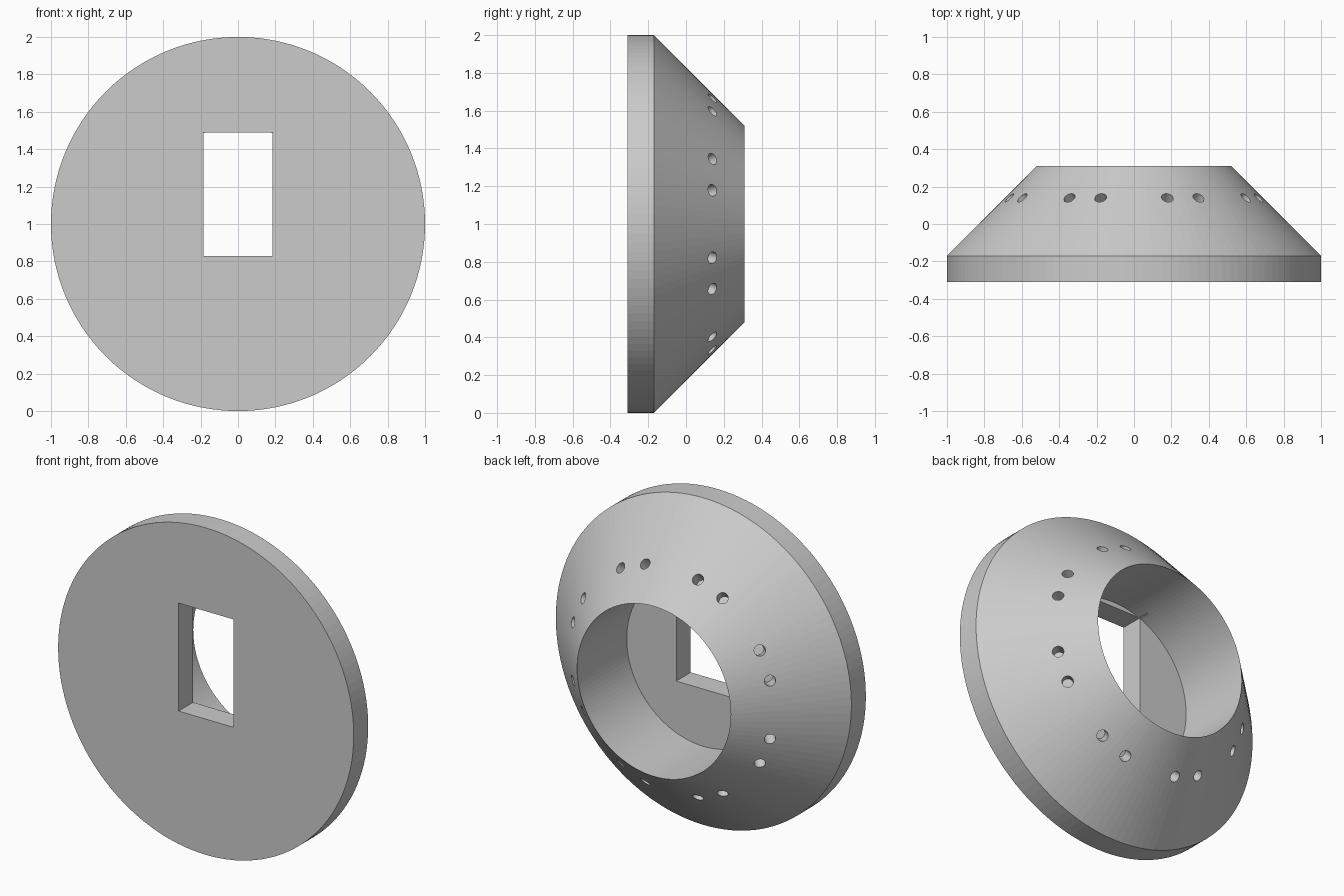
import bpy, bmesh
from math import radians, sin, cos, pi
from mathutils import Vector, Matrix

cube = bpy.data.objects.get("Cube")
if cube:
    bpy.data.objects.remove(cube, do_unlink=True)

SEGMENTS = 128
CENTRE = Vector((0, 0, 1))
FRONT, STEP, BACK = -0.31, -0.17, 0.31
BORE = 0.52

grey = bpy.data.materials.new("plain grey")
grey.use_nodes = True
colour = (0.6, 0.6, 0.6, 1)
grey.diffuse_color = colour
grey.node_tree.nodes["Principled BSDF"].inputs["Base Color"].default_value = colour


def make_object(name, bm):
    bmesh.ops.recalc_face_normals(bm, faces=bm.faces)
    mesh = bpy.data.meshes.new(name)
    bm.to_mesh(mesh)
    bm.free()
    mesh.materials.append(grey)
    obj = bpy.data.objects.new(name, mesh)
    bpy.context.collection.objects.link(obj)
    return obj


def cut(target, cutter):
    cutter.hide_render = True
    mod = target.modifiers.new("cut", "BOOLEAN")
    mod.operation = "DIFFERENCE"
    mod.solver = "EXACT"
    mod.object = cutter
    bpy.context.view_layer.objects.active = target
    bpy.ops.object.modifier_apply(modifier=mod.name)
    bpy.data.objects.remove(cutter, do_unlink=True)


# Flanged cone with a deep round recess, turned from one profile
profile = [(1, FRONT), (1, STEP), (BORE, BACK), (BORE, STEP)]
bm = bmesh.new()
rings = []
for r, y in profile:
    rings.append([bm.verts.new((r * cos(a), y, 1 + r * sin(a)))
                  for a in (2 * pi * i / SEGMENTS for i in range(SEGMENTS))])
for low, high in zip(rings, rings[1:]):
    for i in range(SEGMENTS):
        j = (i + 1) % SEGMENTS
        bm.faces.new((low[i], low[j], high[j], high[i]))
bm.faces.new(rings[0])
bm.faces.new(rings[-1])
body = make_object("flanged_cone_body", bm)

# Rectangular slot through the front plate
bm = bmesh.new()
bmesh.ops.create_cube(bm, size=1, matrix=Matrix.Translation((0, -0.25, 1.16))
                      @ Matrix.Diagonal((0.37, 0.3, 0.66, 1)))
cut(body, make_object("slot_cutter", bm))

# Paired blind holes drilled square to the cone
bm = bmesh.new()
for quarter in range(4):
    for step in (15, 30, 60, 75):
        a = radians(90 * quarter + step)
        radial = Vector((cos(a), 0, sin(a)))
        normal = (radial + Vector((0, 1, 0))).normalized()
        place = Matrix.Translation(CENTRE + radial * 0.69 + Vector((0, 0.14, 0)))
        turn = normal.to_track_quat("Z", "Y").to_matrix().to_4x4()
        bmesh.ops.create_cone(bm, cap_ends=True, segments=24, radius1=0.032,
                              radius2=0.032, depth=0.2, matrix=place @ turn)
cut(body, make_object("hole_cutters", bm))
